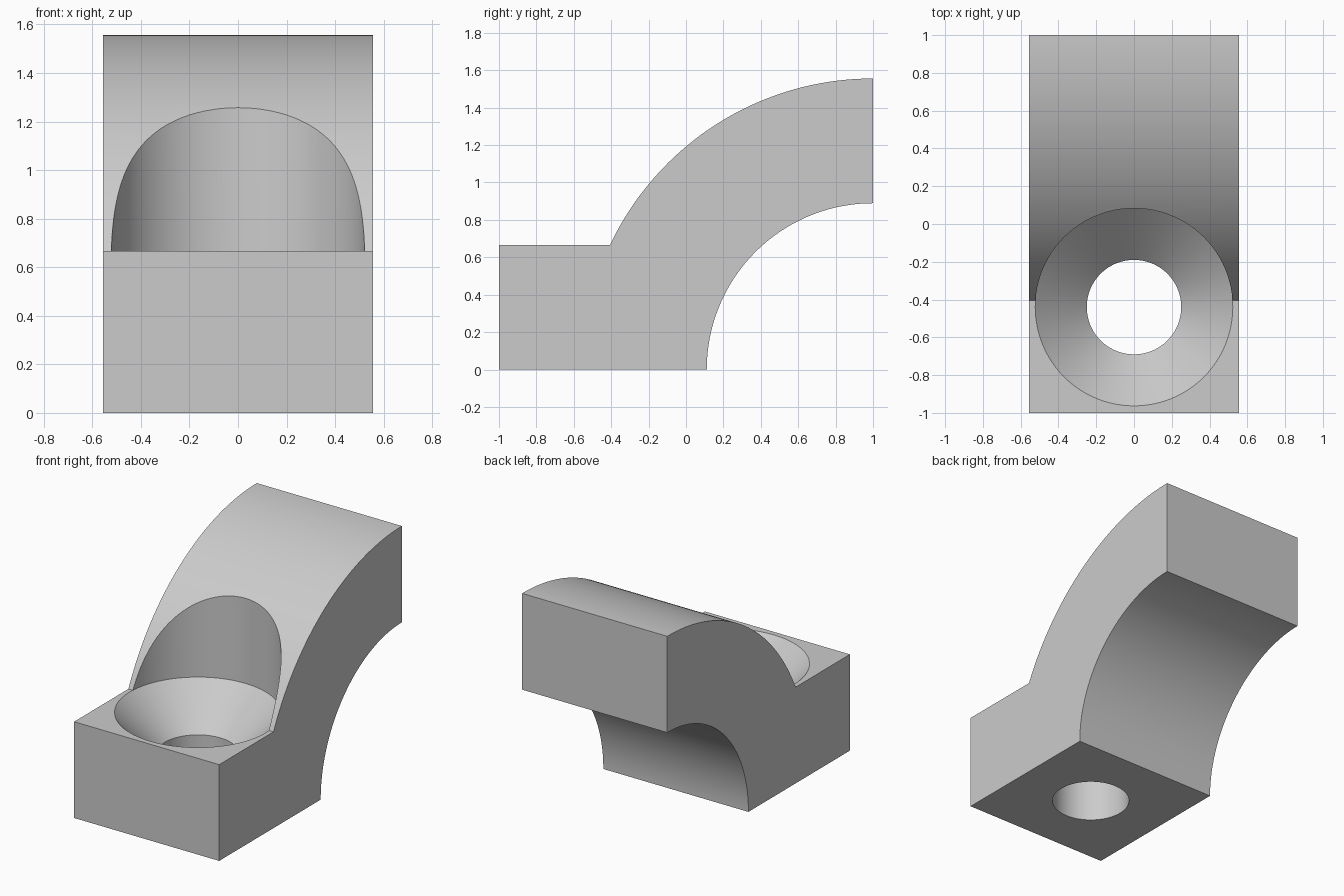
import bpy, bmesh
from math import sin, cos, pi, asin, radians

default = bpy.data.objects.get("Cube")
if default:
    bpy.data.objects.remove(default, do_unlink=True)

HALF_WIDTH = 0.556
BASE_TOP = 0.667
R_OUT, R_IN = 1.556, 0.889      # concentric arcs about y = 1, z = 0
HOLE_Y = -0.44
R_SINK, R_HOLE = 0.523, 0.25


def material(name, rgb):
    mat = bpy.data.materials.new(name)
    mat.use_nodes = True
    color = (*rgb, 1)
    mat.diffuse_color = color
    mat.node_tree.nodes["Principled BSDF"].inputs["Base Color"].default_value = color
    return mat


def loft(name, rings):
    """Closed solid joining equal-length rings of points, capped at both ends."""
    bm = bmesh.new()
    loops = [[bm.verts.new(p) for p in ring] for ring in rings]
    for a, b in zip(loops, loops[1:]):
        for i in range(len(a)):
            j = (i + 1) % len(a)
            bm.faces.new((a[i], a[j], b[j], b[i]))
    bm.faces.new(loops[0][::-1])
    bm.faces.new(loops[-1])
    bmesh.ops.recalc_face_normals(bm, faces=bm.faces)
    mesh = bpy.data.meshes.new(name)
    bm.to_mesh(mesh)
    bm.free()
    obj = bpy.data.objects.new(name, mesh)
    bpy.context.collection.objects.link(obj)
    return obj


def arc(radius, start, end, steps):
    angles = [start + (end - start) * i / steps for i in range(steps + 1)]
    return [(1 - radius * cos(a), radius * sin(a)) for a in angles]


# Bracket body: flat foot with a curved arm, extruded across x
profile = [(-1, 0), (-1, BASE_TOP)]
profile += arc(R_OUT, asin(BASE_TOP / R_OUT), pi / 2, 48)
profile += arc(R_IN, pi / 2, 0, 64)
bracket = loft("curved_bracket", [[(x, y, z) for y, z in profile]
                                  for x in (-HALF_WIDTH, HALF_WIDTH)])
bracket.data.materials.append(material("light grey", (0.6, 0.6, 0.6)))

# Cutter: screw hole, 45 degree countersink and tool clearance above
SIDES = 96
steps = [(R_HOLE, -0.2), (R_HOLE, BASE_TOP - (R_SINK - R_HOLE)),
         (R_SINK, BASE_TOP), (R_SINK, 2)]
cutter = loft("screw_hole_cutter",
              [[(r * cos(2 * pi * i / SIDES), HOLE_Y + r * sin(2 * pi * i / SIDES), z)
                for i in range(SIDES)] for r, z in steps])
cutter.hide_render = True

# Cut the hole, then drop the cutter
cut = bracket.modifiers.new("screw_hole", 'BOOLEAN')
cut.operation = 'DIFFERENCE'
cut.solver = 'EXACT'
cut.object = cutter
bpy.ops.object.select_all(action='DESELECT')
bpy.context.view_layer.objects.active = bracket
bracket.select_set(True)
bpy.ops.object.modifier_apply(modifier=cut.name)
bpy.data.objects.remove(cutter, do_unlink=True)
bpy.ops.object.shade_smooth_by_angle(angle=radians(25))
